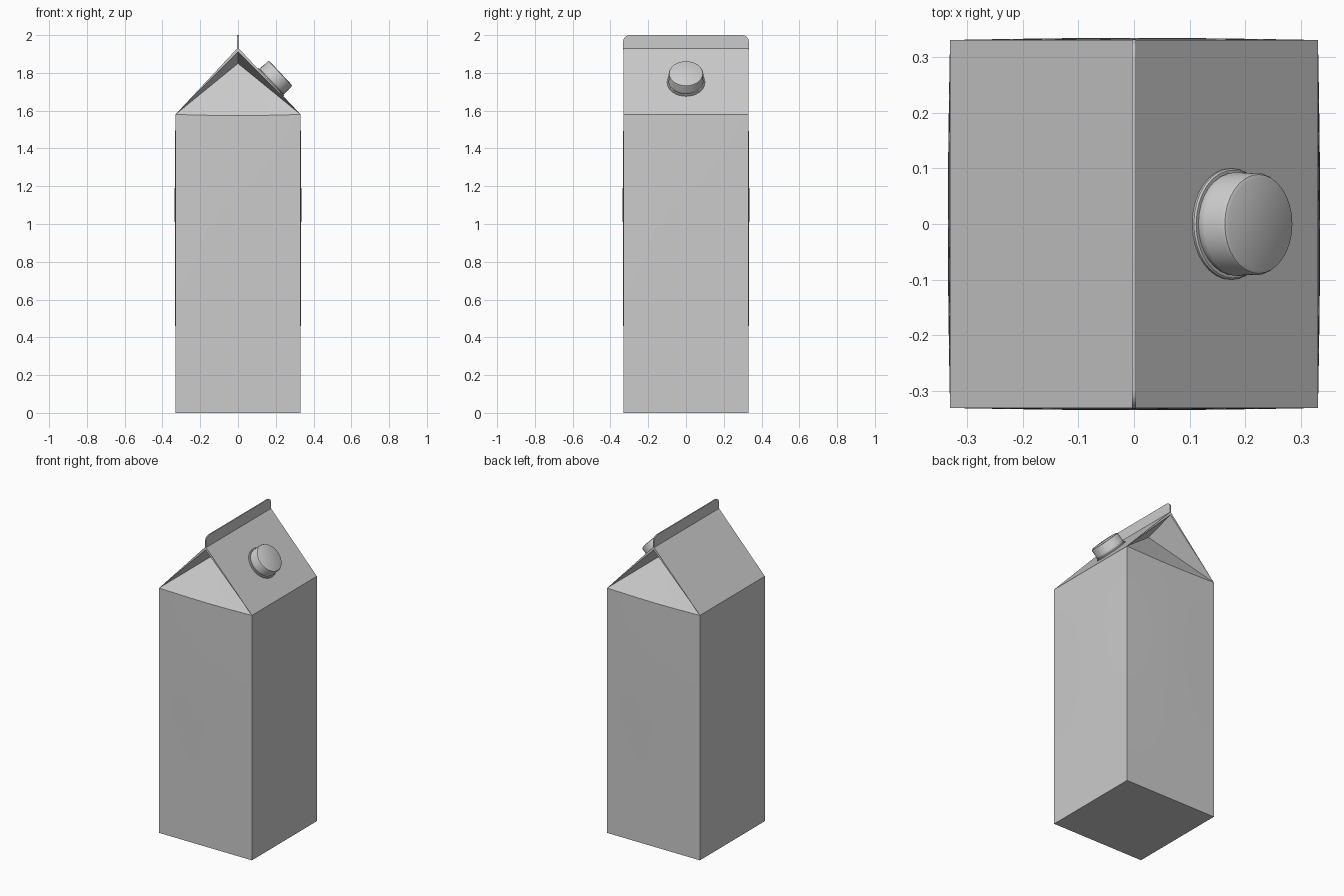
import bpy, bmesh, math
from mathutils import Vector

if "Cube" in bpy.data.objects:
    bpy.data.objects.remove(bpy.data.objects["Cube"])

H = 0.331          # half width
EAVE = 1.58        # top of the straight walls
RIDGE = 1.93       # where the roof panels meet the fin
N = 8              # segments per wall


def finish(bm, name, angle=20):
    bmesh.ops.recalc_face_normals(bm, faces=bm.faces)
    me = bpy.data.meshes.new(name)
    bm.to_mesh(me)
    bm.free()
    ob = bpy.data.objects.new(name, me)
    bpy.context.collection.objects.link(ob)
    bpy.ops.object.select_all(action='DESELECT')
    ob.select_set(True)
    bpy.context.view_layer.objects.active = ob
    bpy.ops.object.shade_smooth_by_angle(angle=math.radians(angle))
    return ob


# Carton: slightly bulging walls built from rings
bm = bmesh.new()
corners = [Vector((-H, -H)), Vector((H, -H)), Vector((H, H)), Vector((-H, H))]
rings = []
LEVELS = 12
for k in range(LEVELS + 1):
    z = EAVE * k / LEVELS
    swell = 0.004 * math.sin(math.pi * (k / LEVELS) ** 1.9)
    ring = []
    for s in range(4):
        a, b = corners[s], corners[(s + 1) % 4]
        out = (a + b).normalized()
        for i in range(N):
            mid = math.sin(math.pi * i / N)
            p = a.lerp(b, i / N) + out * swell * mid
            # gable creases dip a little in the middle
            dip = 0.006 * mid if k == LEVELS and s % 2 == 0 else 0
            ring.append(bm.verts.new((p.x, p.y, z - dip)))
    rings.append(ring)
M = 4 * N
for lo, hi in zip(rings, rings[1:]):
    for i in range(M):
        j = (i + 1) % M
        bm.faces.new((lo[i], lo[j], hi[j], hi[i]))
bm.faces.new(rings[0])
top = rings[-1]

# Roof panels on the left and right
ridge = {}
for s in (1, 3):
    sx = 1 if s == 1 else -1
    edge = [top[(s * N + i) % M] for i in range(N + 1)]
    peak = [bm.verts.new((0.004 * sx, v.co.y, RIDGE)) for v in edge]
    for i in range(N):
        bm.faces.new((edge[i], edge[i + 1], peak[i + 1], peak[i]))
    ridge[s] = peak

# Tucked gable ends: leaning triangle, two inward folds and a thin paper rim
for s, sy in ((0, -1), (2, 1)):
    edge = [top[(s * N + i) % M] for i in range(N + 1)]
    apex = bm.verts.new((0, sy * (H - 0.2), 1.85))
    mouth = bm.verts.new((0, sy * H, 1.913))
    for i in range(N):
        bm.faces.new((edge[i], edge[i + 1], apex))
    first = ridge[3][-1] if s == 0 else ridge[1][-1]
    last = ridge[1][0] if s == 0 else ridge[3][0]
    for corner, peak in ((edge[0], first), (edge[-1], last)):
        bm.faces.new((corner, apex, mouth))
        bm.faces.new((corner, mouth, peak))
    bm.faces.new((first, mouth, last))
finish(bm, "carton")

# Sealed fin along the ridge, rounded at its upper ends
bm = bmesh.new()
r, hy = 0.035, H + 0.002
outline = [(-hy, RIDGE - 0.005), (hy, RIDGE - 0.005)]
for sy, start in ((1, 0), (-1, 90)):
    for i in range(7):
        t = math.radians(start + 15 * i)
        outline.append((sy * (hy - r) + r * math.cos(t), 2 - r + r * math.sin(t)))
face = bm.faces.new([bm.verts.new((-0.004, y, z)) for y, z in outline])
ext = bmesh.ops.extrude_face_region(bm, geom=[face])
bmesh.ops.translate(bm, vec=(0.008, 0, 0),
                    verts=[g for g in ext['geom'] if isinstance(g, bmesh.types.BMVert)])
finish(bm, "top_fin")


# Screw cap and its collar, turned around the roof normal
def turned(name, profile, steps=32):
    bm = bmesh.new()
    loops = [[bm.verts.new((rad * math.cos(2 * math.pi * i / steps),
                            rad * math.sin(2 * math.pi * i / steps), h))
              for i in range(steps)] for rad, h in profile]
    for lo, hi in zip(loops, loops[1:]):
        for i in range(steps):
            j = (i + 1) % steps
            bm.faces.new((lo[i], lo[j], hi[j], hi[i]))
    bm.faces.new(loops[0])
    bm.faces.new(loops[-1])
    ob = finish(bm, name, 35)
    normal = Vector((RIDGE - EAVE, 0, H - 0.004))
    ob.rotation_euler = normal.to_track_quat('Z', 'Y').to_euler()
    ob.location = (0.173, 0, 1.749)


turned("spout_collar", [(0.1, -0.004), (0.1, 0.004), (0.097, 0.007)])
turned("screw_cap", [(0.09, 0.004), (0.093, 0.012), (0.094, 0.022), (0.092, 0.026),
                     (0.092, 0.064), (0.089, 0.070), (0.083, 0.073)])
